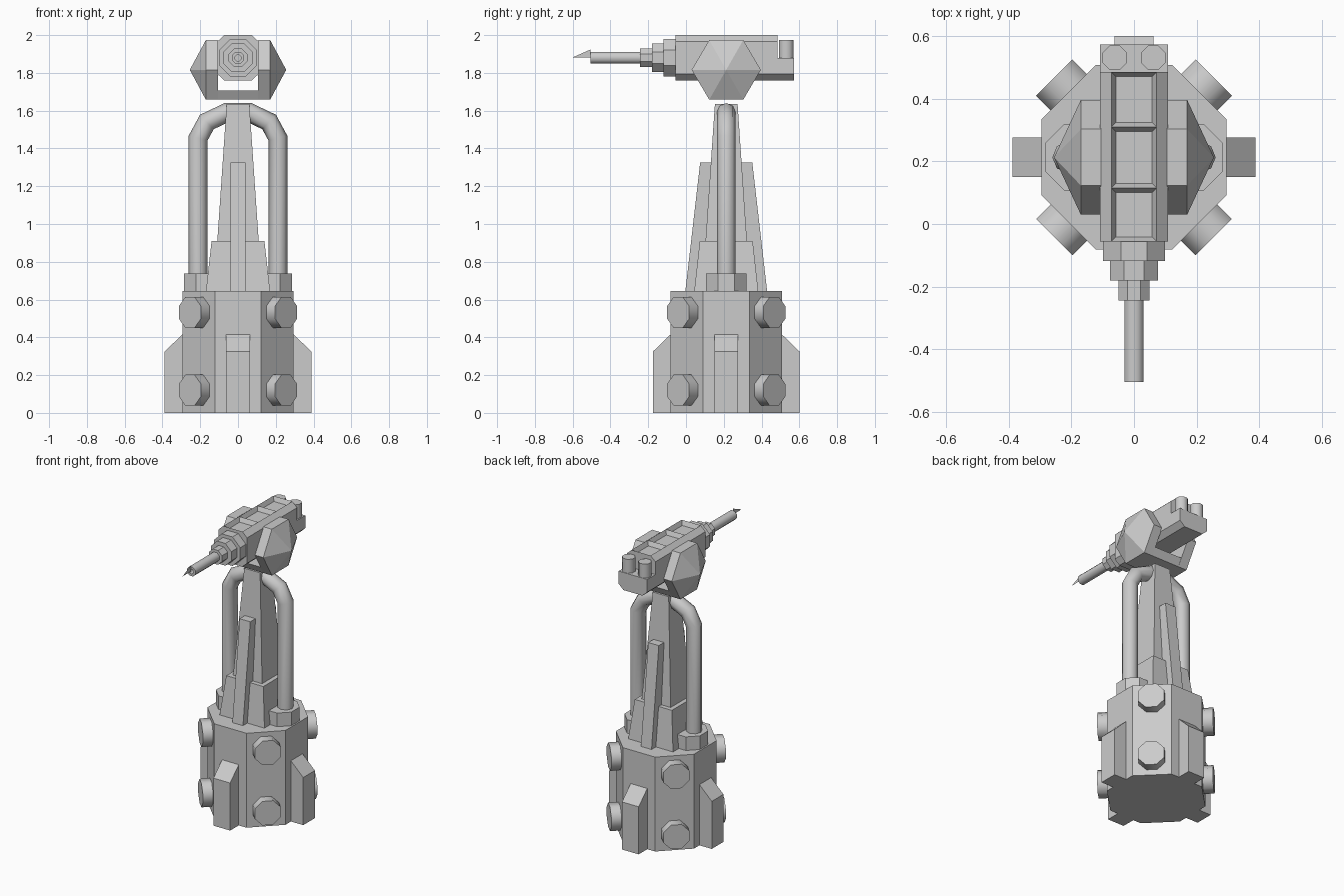
import bpy, bmesh, math
from mathutils import Vector, Matrix

if "Cube" in bpy.data.objects:
    bpy.data.objects.remove(bpy.data.objects["Cube"])

CY = 0.213   # tower axis
HZ = 1.88    # barrel axis height


def loft(name, rings, smooth=False, edit=None):
    """Skin a list of equal-length point rings and cap both ends."""
    bm = bmesh.new()
    vs = [[bm.verts.new(p) for p in r] for r in rings]
    n = len(vs[0])
    for a, b in zip(vs, vs[1:]):
        for i in range(n):
            j = (i + 1) % n
            bm.faces.new((a[i], a[j], b[j], b[i]))
    bm.faces.new(vs[0][::-1])
    bm.faces.new(vs[-1])
    bmesh.ops.recalc_face_normals(bm, faces=bm.faces[:])
    if edit:
        edit(bm)
    me = bpy.data.meshes.new(name)
    bm.to_mesh(me)
    bm.free()
    if smooth:
        me.shade_smooth()
        me.set_sharp_from_angle(angle=math.radians(50))
    ob = bpy.data.objects.new(name, me)
    bpy.context.collection.objects.link(ob)
    return ob


def cyl(name, base, axis, stations, n=8, smooth=False):
    """Lathe n-sided rings; stations are (distance along axis, apothem)."""
    base, w = Vector(base), Vector(axis).normalized()
    up = Vector((0, 0, 1)) if abs(w.z) < 0.9 else Vector((0, 1, 0))
    u = up.cross(w).normalized()
    rings = []
    for d, ap in stations:
        r = ap / math.cos(math.pi / n)
        angs = [(i + 0.5) * 2 * math.pi / n for i in range(n)]
        rings.append([base + w * d + u * r * math.cos(a) + up * r * math.sin(a) for a in angs])
    return loft(name, rings, smooth)


def taper(name, x0, y0, z0, x1, y1, z1):
    """Rectangular frustum on the tower axis."""
    def ring(x, y, z):
        return [(-x, CY - y, z), (x, CY - y, z), (x, CY + y, z), (-x, CY + y, z)]
    return loft(name, [ring(x0, y0, z0), ring(x1, y1, z1)])


# Octagonal base
cyl("base", (0, CY, 0), (0, 0, 1), [(0, 0.295), (0.645, 0.295)])

# Buttress fins and diagonal bolts around the base
fin = [(0.25, 0), (0.388, 0), (0.388, 0.325), (0.295, 0.415), (0.25, 0.415)]
for k in range(4):
    rot = Matrix.Rotation(k * math.pi / 2, 3, 'Z')
    rings = [[Vector((0, CY, 0)) + rot @ Vector((r, s, z)) for r, z in fin] for s in (-0.063, 0.063)]
    loft(f"base_fin_{k}", rings)
    d = rot @ Vector((1, 1, 0)).normalized()
    for z in (0.12, 0.532):
        cyl(f"bolt_{k}_{z}", (0, CY, z), d, [(0.27, 0.082), (0.36, 0.082)], smooth=True)

# Tapered column
taper("column", 0.128, 0.128, 0.64, 0.06, 0.06, 1.635)
taper("column_foot", 0.17, 0.17, 0.64, 0.14, 0.14, 0.91)
taper("column_ribs", 0.04, 0.217, 0.64, 0.04, 0.138, 1.325)

# Pipes and their collars
path = [(0.211, 0.70), (0.211, 1.455), (0.165, 1.54), (0.06, 1.59), (0.0, 1.59)]
for s, side in ((-1, "left"), (1, "right")):
    cyl(f"pipe_collar_{side}", (s * 0.178, CY, 0), (0, 0, 1), [(0.64, 0.107), (0.738, 0.107)])
    rings = []
    for i, (x, z) in enumerate(path):
        p = Vector((x, z))
        t_in = (p - Vector(path[i - 1])).normalized() if i else Vector((0, 1))
        t_out = (Vector(path[i + 1]) - p).normalized() if i + 1 < len(path) else Vector((-1, 0))
        t = (t_in + t_out).normalized()
        r = 0.05 / max(0.8, t.dot(t_out))
        rings.append([(s * (x + t.y * r * math.cos(a)), CY + 0.05 * math.sin(a), z - t.x * r * math.cos(a))
                      for a in [j * math.pi / 4 for j in range(8)]])
    loft(f"pipe_{side}", rings, smooth=True)

# Hexagonal side pods with pyramid caps
hexa = [(-0.183, 0), (-0.09, 0.158), (0.09, 0.158), (0.183, 0), (0.09, -0.158), (-0.09, -0.158)]
for s, side in ((-1, "left"), (1, "right")):
    rings = [[(s * x, CY + y * k, 1.816 + z * k) for y, z in hexa]
             for x, k in ((0.105, 1), (0.17, 1), (0.255, 0.004))]
    loft(f"side_pod_{side}", rings)
loft("cradle_strap", [[(x, CY + y, z) for y, z in ((-0.09, 1.658), (0.09, 1.658), (0.118, 1.708), (-0.118, 1.708))]
                      for x in (-0.106, 0.106)])


# Gun housing with three recessed top panels
def recess(bm):
    top = [f for f in bm.faces if f.normal.z > 0.99]
    bmesh.ops.inset_individual(bm, faces=top, thickness=0.02, depth=-0.03)


prof = [(-0.072, 1.76), (0.072, 1.76), (0.108, 1.793), (0.108, 1.967),
        (0.072, 2.0), (-0.072, 2.0), (-0.108, 1.967), (-0.108, 1.793)]
loft("housing", [[(x, y, z) for x, z in prof] for y in (-0.056, 0.115, 0.31, 0.485)], edit=recess)
rear = [(-0.072, 1.76), (0.072, 1.76), (0.108, 1.793), (0.108, 1.88), (-0.108, 1.88), (-0.108, 1.793)]
loft("housing_rear", [[(x, y, z) for x, z in rear] for y in (0.485, 0.573)])
for s, side in ((-1, "left"), (1, "right")):
    cyl(f"rear_knob_{side}", (s * 0.061, 0.531, 1.87), (0, 0, 1), [(0, 0.039), (0.105, 0.039)], smooth=True)

# Stepped collars and hollow barrel
for i, (y0, y1, r) in enumerate([(-0.05, -0.118, 0.099), (-0.11, -0.181, 0.076), (-0.17, -0.244, 0.049)]):
    cyl(f"barrel_collar_{i}", (0, 0, HZ), (0, -1, 0), [(-y0, r), (-y1, r)])
cyl("barrel", (0, 0, HZ), (0, -1, 0),
    [(0.23, 0.031), (0.505, 0.031), (0.505, 0.016), (0.47, 0.016)], smooth=True)

# Thin sight blade at the muzzle
me = bpy.data.meshes.new("muzzle_blade")
me.from_pydata([(0, -0.6, 1.882), (0, -0.505, 1.882), (0, -0.505, 1.924)], [], [(0, 1, 2)])
bpy.context.collection.objects.link(bpy.data.objects.new("muzzle_blade", me))
